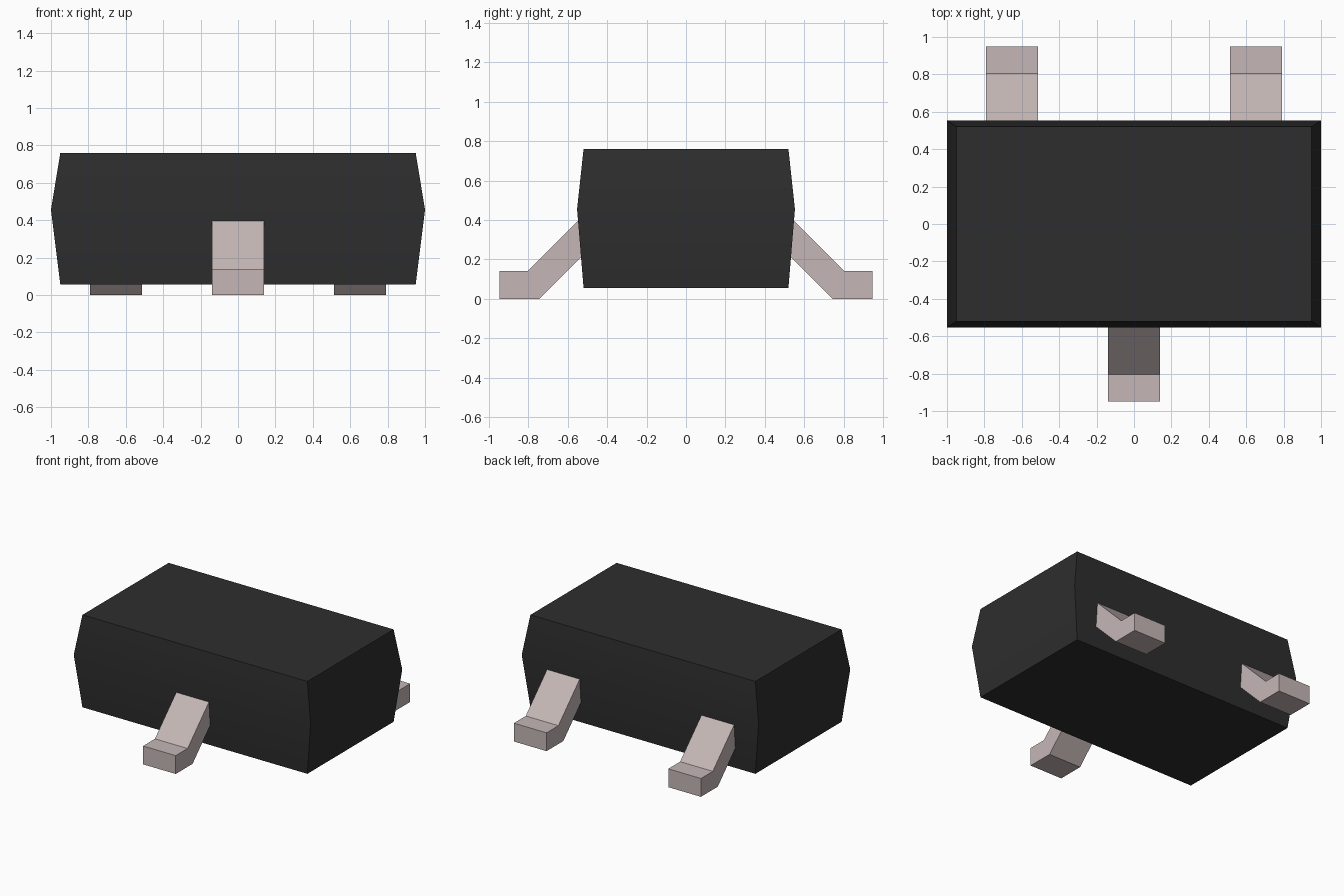
import bpy
import bmesh
import math

cube = bpy.data.objects.get("Cube")
if cube:
    bpy.data.objects.remove(cube, do_unlink=True)


def material(name, color):
    mat = bpy.data.materials.new(name)
    mat.use_nodes = True
    mat.diffuse_color = color
    mat.node_tree.nodes["Principled BSDF"].inputs["Base Color"].default_value = color
    return mat


def loft(name, rings, mat):
    """Join matching rings of points with side faces and close both ends."""
    bm = bmesh.new()
    loops = [[bm.verts.new(p) for p in ring] for ring in rings]
    for a, b in zip(loops, loops[1:]):
        for i in range(len(a)):
            j = (i + 1) % len(a)
            bm.faces.new((a[i], a[j], b[j], b[i]))
    bm.faces.new(loops[0])
    bm.faces.new(loops[-1])
    bmesh.ops.recalc_face_normals(bm, faces=bm.faces)
    mesh = bpy.data.meshes.new(name)
    bm.to_mesh(mesh)
    bm.free()
    mesh.materials.append(mat)
    obj = bpy.data.objects.new(name, mesh)
    bpy.context.collection.objects.link(obj)
    return obj


black = material("black_plastic", (0.027, 0.027, 0.027, 1))
metal = material("pinkish_metal", (0.56, 0.475, 0.47, 1))


# Body: rectangular block, widest around its waist
def rectangle(x, y, z):
    return [(-x, -y, z), (x, -y, z), (x, y, z), (-x, y, z)]


body = loft("body", [rectangle(0.95, 0.52, 0.055),
                     rectangle(1.0, 0.553, 0.455),
                     rectangle(0.95, 0.52, 0.76)], black)
bpy.context.view_layer.objects.active = body
body.select_set(True)
bpy.ops.object.shade_smooth_by_angle(angle=math.radians(30))

# Bent legs: one in front, two at the back, root sunk into the body
LEG_PROFILE = [(0.50, 0.445), (0.805, 0.14), (0.948, 0.14),
               (0.948, 0.0), (0.745, 0.0), (0.50, 0.245)]
LEG_HALF_WIDTH = 0.138


def leg(name, x, side):
    rings = [[(x + dx, side * y, z) for y, z in LEG_PROFILE]
             for dx in (-LEG_HALF_WIDTH, LEG_HALF_WIDTH)]
    return loft(name, rings, metal)


leg("front_leg", 0, -1)
leg("back_left_leg", 0.652, 1)
leg("back_right_leg", -0.652, 1)
